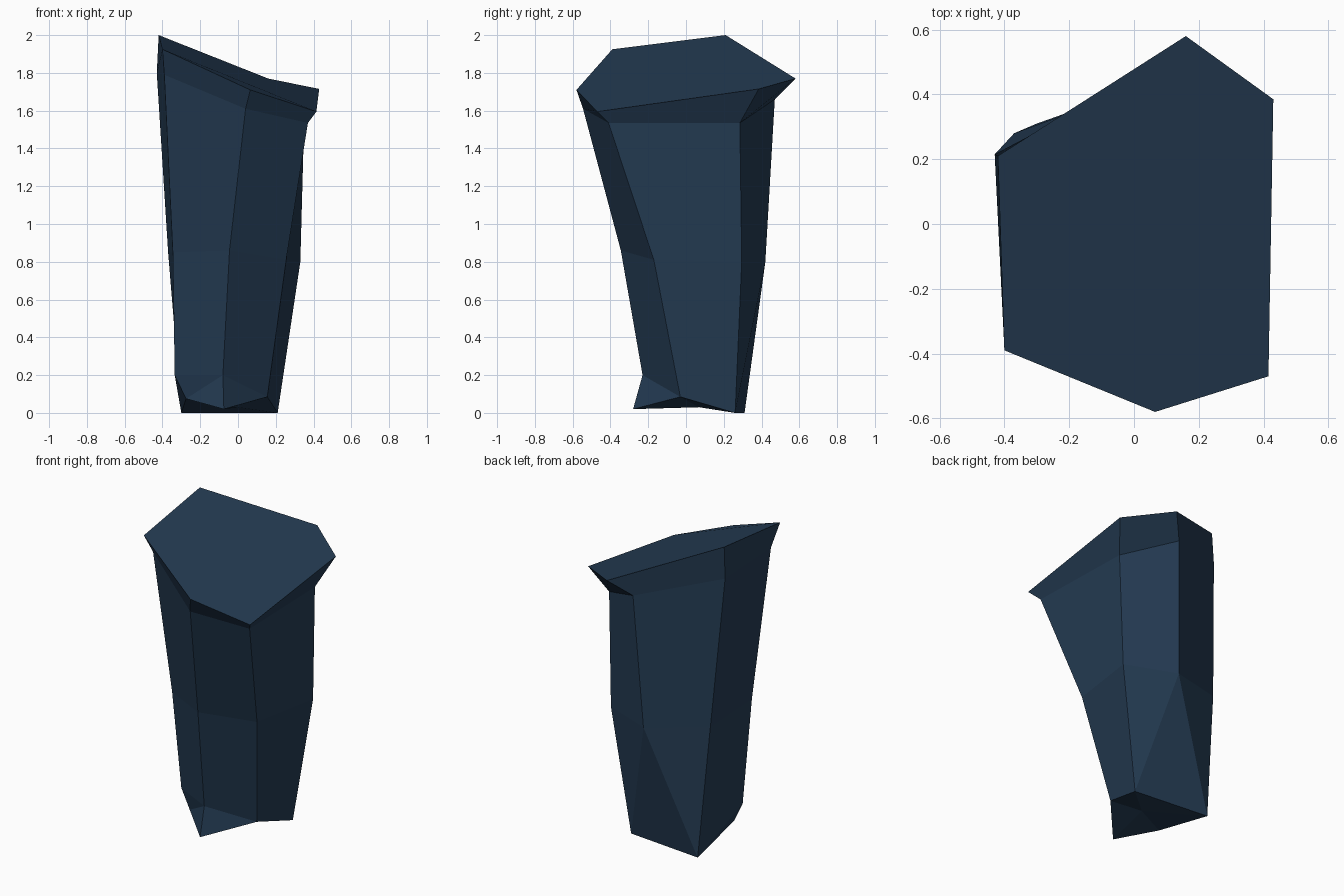
import bpy, bmesh

if "Cube" in bpy.data.objects:
    bpy.data.objects.remove(bpy.data.objects["Cube"])

# One flat colour for the whole stone
mat = bpy.data.materials.new("dark_slate_blue")
mat.diffuse_color = (0.018, 0.045, 0.088, 1.0)
mat.use_nodes = True
mat.node_tree.nodes["Principled BSDF"].inputs["Base Color"].default_value = mat.diffuse_color

# Six-sided cross-sections, clockwise from the back-left corner
cap = [(-.42, .21, 2.0), (.16, .58, 1.77), (.43, .385, 1.715),
       (.415, -.47, 1.595), (.065, -.58, 1.71), (-.40, -.39, 1.925)]
neck = [(-.43, .215, 1.80), (.05, .47, 1.66), (.35, .285, 1.535),
        (.37, -.41, 1.535), (.04, -.545, 1.61), (-.39, -.31, 1.79)]
waist = [(-.37, .28, .85), (.01, .42, .80), (.33, .295, .80),
         (.255, -.17, .81), (-.045, -.345, .86), (-.345, -.18, .85)]
# The back column tapers to nothing, so the foot has five corners
foot = [(-.30, .31, 0), (.21, .26, 0), (.155, -.03, .085),
        (-.08, -.23, .20), (-.335, -.10, .20)]
# Broken underside: front spike, left notch, hollow centre
under = [(-.075, -.28, .02), (-.275, -.10, .075), (0, .07, .03)]

bm = bmesh.new()


def add(points):
    return [bm.verts.new(p) for p in points]


def bridge(upper, lower):
    n = len(upper)
    for i in range(n):
        j = (i + 1) % n
        loop = list(dict.fromkeys((upper[i], upper[j], lower[j], lower[i])))
        bm.faces.new(loop)


c, n, w, f = add(cap), add(neck), add(waist), add(foot)
spike, notch, hollow = add(under)

# Sloped cap, flared collar and upper shaft
bm.faces.new(c)
bridge(c, n)
bridge(n, w)

# Lower shaft, with the back column ending in a triangle
fa, fc, fd, fe, ff = f
bm.faces.new((w[0], w[1], fa))
bm.faces.new((w[1], fc, fa))
bm.faces.new((w[1], w[2], fc))
for i in range(2, 6):
    j = (i + 1) % 6
    bm.faces.new((w[i], w[j], f[j - 1] if j else fa, f[i - 1]))

# Chipped underside
for tri in ((ff, fe, notch), (fe, spike, notch), (fe, fd, spike), (ff, notch, fa),
            (fd, fc, hollow), (spike, fd, hollow), (hollow, fc, fa),
            (hollow, fa, notch), (hollow, notch, spike)):
    bm.faces.new(tri)

bmesh.ops.recalc_face_normals(bm, faces=bm.faces[:])
mesh = bpy.data.meshes.new("stone_pillar")
bm.to_mesh(mesh)
bm.free()
mesh.materials.append(mat)
bpy.context.collection.objects.link(bpy.data.objects.new("stone_pillar", mesh))
